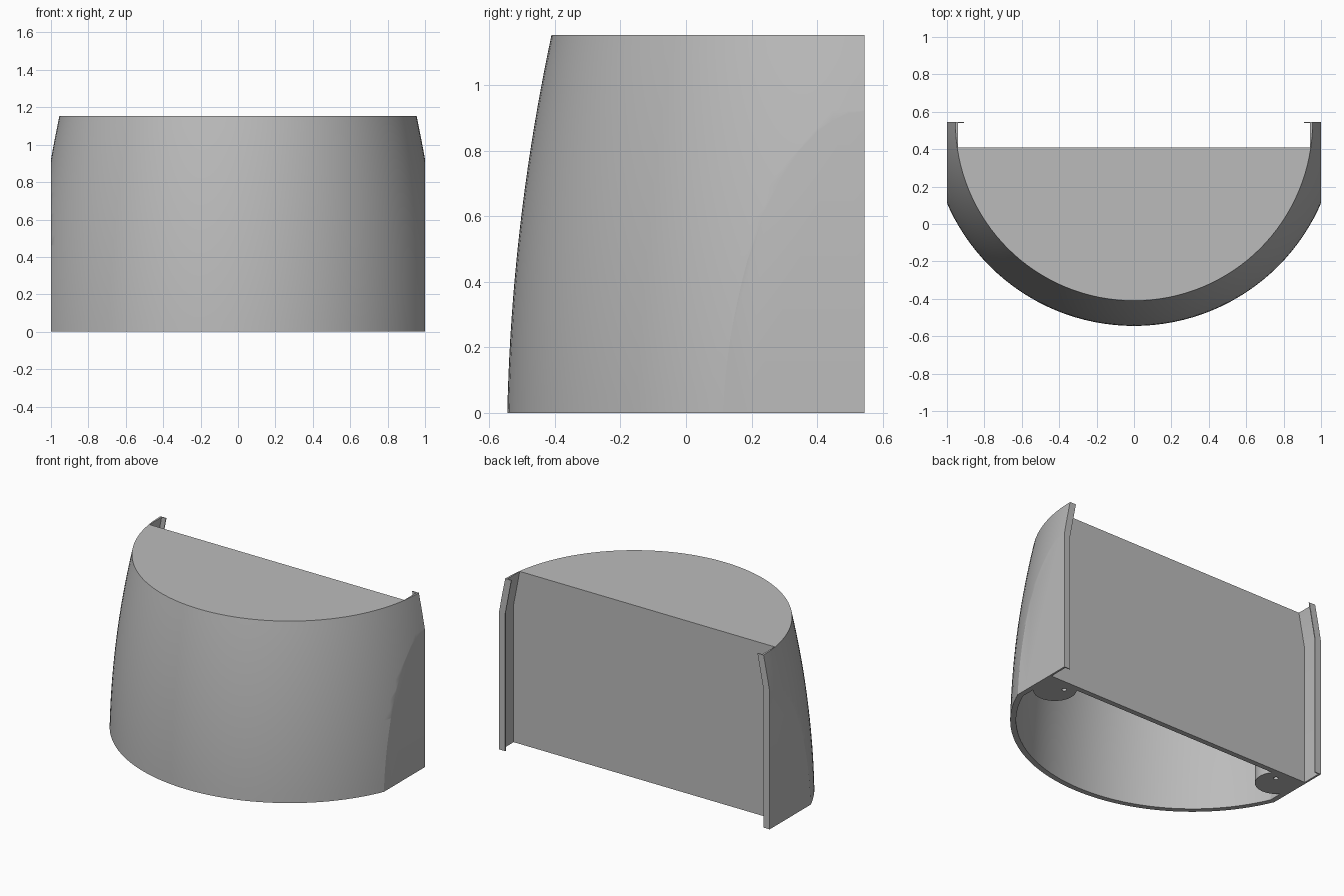
import bpy, bmesh, math
from mathutils import Vector

if "Cube" in bpy.data.objects:
    bpy.data.objects.remove(bpy.data.objects["Cube"])

HEIGHT, BACK, PANEL = 1.153, 0.545, 0.41   # top, rear edge and recessed panel
BEND = 0.92                                # where the flat sides end
WALL, LIP, SKIN = 0.035, 0.045, 0.013

grey = bpy.data.materials.new("plain grey")
grey.use_nodes = True
grey.diffuse_color = (0.5, 0.5, 0.5, 1)
grey.node_tree.nodes["Principled BSDF"].inputs["Base Color"].default_value = (0.5, 0.5, 0.5, 1)


def radius(z):
    return 1.09 - 0.0216 * z - 0.0828 * z * z


def make_object(name, bm):
    bmesh.ops.recalc_face_normals(bm, faces=bm.faces)
    mesh = bpy.data.meshes.new(name)
    bm.to_mesh(mesh)
    bm.free()
    mesh.materials.append(grey)
    obj = bpy.data.objects.new(name, mesh)
    bpy.context.collection.objects.link(obj)
    return obj


def cut_flat(bm, point, normal):
    geom = bm.verts[:] + bm.edges[:] + bm.faces[:]
    cut = bmesh.ops.bisect_plane(bm, geom=geom, dist=1e-5, plane_co=point,
                                 plane_no=normal, clear_outer=True)
    edges = [e for e in cut["geom_cut"] if isinstance(e, bmesh.types.BMEdge)]
    bmesh.ops.contextual_create(bm, geom=edges)


def domed_half(name, inset, bottom, top, rear, half_width):
    """Barrel profile spun about the rear axis, trimmed flat behind and at the sides."""
    bm = bmesh.new()
    steps = 20
    levels = [bottom + (top - bottom) * i / steps for i in range(steps + 1)]
    points = [(0, bottom)] + [(radius(z) - inset, z) for z in levels] + [(0, top)]
    verts = [bm.verts.new((r, BACK, z)) for r, z in points]
    edges = [bm.edges.new(pair) for pair in zip(verts, verts[1:])]
    bmesh.ops.spin(bm, geom=verts + edges, cent=(0, BACK, 0), axis=(0, 0, 1),
                   angle=math.tau, steps=128)
    bmesh.ops.remove_doubles(bm, verts=bm.verts, dist=1e-5)
    bmesh.ops.dissolve_degenerate(bm, edges=bm.edges, dist=1e-5)
    cut_flat(bm, (0, rear, 0), (0, 1, 0))
    for side in (-1, 1):
        cut_flat(bm, (side * half_width, 0, 0), (side, 0, 0))
    return make_object(name, bm)


def recess(name, inset, front, rear):
    """Straight block whose sides lean in above the bend."""
    bm = bmesh.new()
    right = [(1, -0.1), (1, BEND), (radius(HEIGHT), HEIGHT), (0.935, HEIGHT + 0.1)]
    outline = [(x - inset, z) for x, z in right]
    outline += [(-x, z) for x, z in reversed(outline)]
    face = bm.faces.new([bm.verts.new((x, front, z)) for x, z in outline])
    out = bmesh.ops.extrude_face_region(bm, geom=[face])
    moved = [v for v in out["geom"] if isinstance(v, bmesh.types.BMVert)]
    bmesh.ops.translate(bm, verts=moved, vec=Vector((0, rear - front, 0)))
    return make_object(name, bm)


def post(name, x, y, rad, low, high, sides):
    bm = bmesh.new()
    bmesh.ops.create_cone(bm, cap_ends=True, segments=sides, radius1=rad,
                          radius2=rad, depth=high - low)
    bmesh.ops.translate(bm, verts=bm.verts, vec=Vector((x, y, (low + high) / 2)))
    return make_object(name, bm)


def subtract(target, cutter):
    mod = target.modifiers.new("cut", "BOOLEAN")
    mod.operation = "DIFFERENCE"
    mod.solver = "EXACT"
    mod.object = cutter
    cutter.hide_render = True
    bpy.context.view_layer.update()
    graph = bpy.context.evaluated_depsgraph_get()
    mesh = bpy.data.meshes.new_from_object(target.evaluated_get(graph))
    target.modifiers.clear()
    target.data = mesh
    bpy.data.objects.remove(cutter)


# Outer body with flat cheeks
cover = domed_half("cover", 0, 0, HEIGHT, BACK, 1)

# Recessed rear panel, leaving thin side wings with inward lips
subtract(cover, recess("wing_cutter", SKIN, PANEL, BACK - 0.006))
subtract(cover, recess("lip_cutter", LIP, PANEL + 0.05, BACK + 0.1))

# Hollow underside that leaves a corner post on each side
hollow = domed_half("hollow", WALL, -0.05, HEIGHT - WALL, PANEL - WALL, 1 - WALL)
for side in (-1, 1):
    subtract(hollow, post("post_shape", side * 0.865, 0.295, 0.13, -0.2, 0.5, 48))
subtract(cover, hollow)

# Screw holes in the corner posts
for side in (-1, 1):
    subtract(cover, post("screw_hole", side * 0.825, 0.335, 0.015, -0.1, 0.2, 20))

# Smooth the curved shell and keep the edges crisp
bpy.ops.object.select_all(action="DESELECT")
cover.select_set(True)
bpy.context.view_layer.objects.active = cover
bpy.ops.object.shade_smooth_by_angle(angle=math.radians(20))
